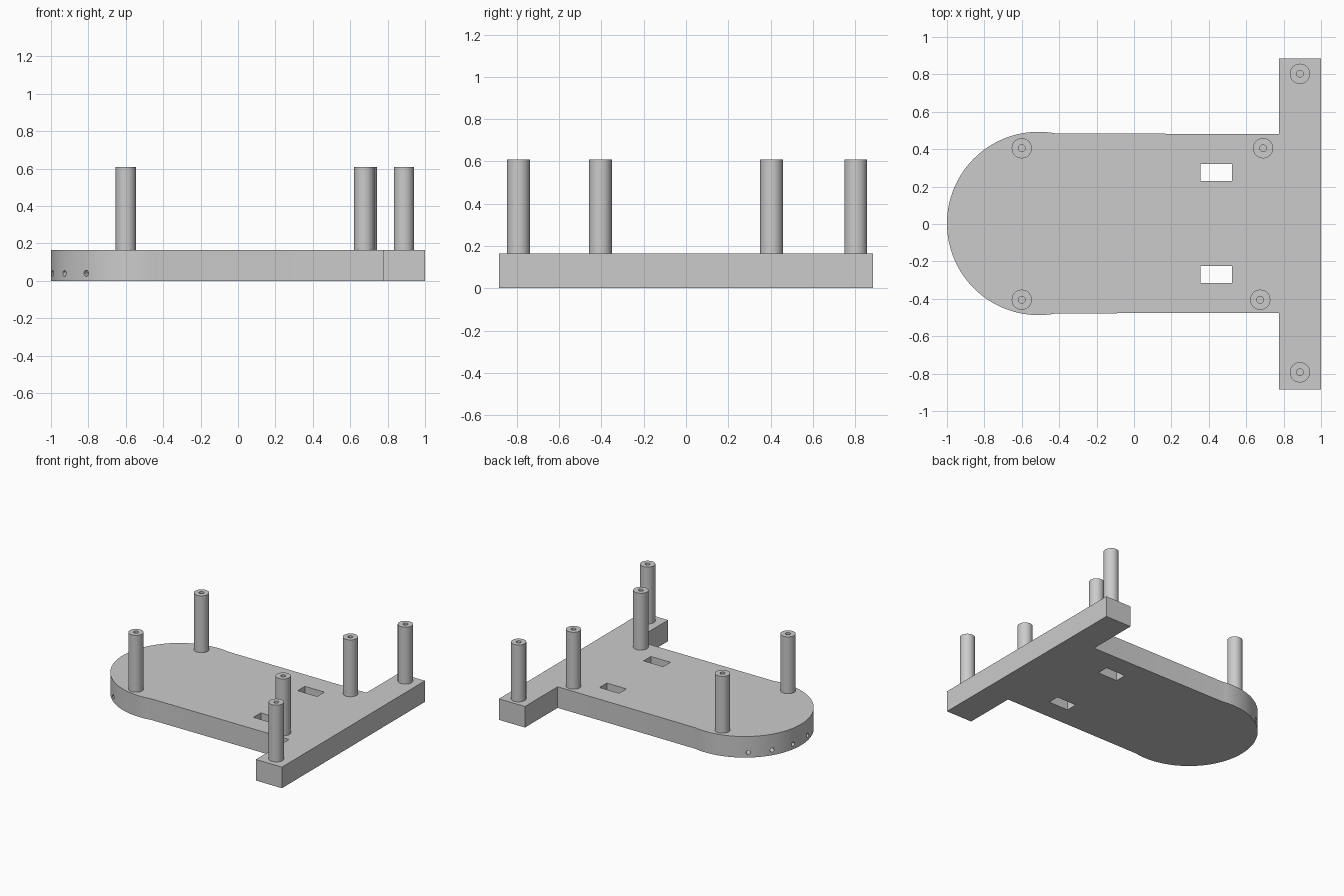
import bpy, bmesh, math
from mathutils import Matrix, Vector

cube = bpy.data.objects.get("Cube")
if cube:
    bpy.data.objects.remove(cube, do_unlink=True)

THICK, TOP = 0.165, 0.61
ARC_X, ARC_Y, ARC_R = -0.51, 0.003, 0.49

grey = bpy.data.materials.new("plain_grey")
grey.use_nodes = True
grey.diffuse_color = (0.6, 0.6, 0.6, 1)
grey.node_tree.nodes["Principled BSDF"].inputs["Base Color"].default_value = (0.6, 0.6, 0.6, 1)


def make_object(name, bm):
    bmesh.ops.recalc_face_normals(bm, faces=bm.faces)
    mesh = bpy.data.meshes.new(name)
    bm.to_mesh(mesh)
    bm.free()
    mesh.materials.append(grey)
    obj = bpy.data.objects.new(name, mesh)
    bpy.context.collection.objects.link(obj)
    return obj


def smooth(obj):
    bpy.ops.object.select_all(action='DESELECT')
    obj.select_set(True)
    bpy.context.view_layer.objects.active = obj
    bpy.ops.object.shade_smooth_by_angle(angle=math.radians(30))


# T-shaped base plate with a rounded end
half = math.radians(102 - 1)
outline = [(0.775, -0.475), (0.775, -0.885), (1, -0.885),
           (1, 0.885), (0.775, 0.885), (0.775, 0.481)]
for i in range(65):
    a = math.pi - half + 2 * half * i / 64
    outline.append((ARC_X + ARC_R * math.cos(a), ARC_Y + ARC_R * math.sin(a)))
bm = bmesh.new()
face = bm.faces.new([bm.verts.new((x, y, 0)) for x, y in outline])
ext = bmesh.ops.extrude_face_region(bm, geom=[face])
bmesh.ops.translate(bm, vec=(0, 0, THICK),
                    verts=[v for v in ext["geom"] if isinstance(v, bmesh.types.BMVert)])
base = make_object("base_plate", bm)

# Cutters: two through slots and six radial holes around the rounded edge
bm = bmesh.new()
for y in (0.275, -0.27):
    bmesh.ops.create_cube(bm, size=1, matrix=Matrix.Translation((0.44, y, THICK / 2))
                          @ Matrix.Diagonal((0.17, 0.09, 0.5, 1)))
for deg in (-52, -31.5, -10.5, 10.5, 31.5, 52):
    a = math.radians(180 + deg)
    d = Vector((math.cos(a), math.sin(a), 0))
    place = Matrix.Translation(Vector((ARC_X, ARC_Y, 0.04)) + d * ARC_R)
    bmesh.ops.create_cone(bm, cap_ends=True, segments=20, radius1=0.016, radius2=0.016,
                          depth=0.2, matrix=place @ d.to_track_quat('Z', 'Y').to_matrix().to_4x4())
cutter = make_object("hole_cutter", bm)
cutter.hide_render = True
mod = base.modifiers.new("holes", 'BOOLEAN')
mod.operation, mod.solver, mod.object = 'DIFFERENCE', 'EXACT', cutter
bpy.context.view_layer.objects.active = base
bpy.ops.object.modifier_apply(modifier="holes")
bpy.data.objects.remove(cutter, do_unlink=True)
smooth(base)


# Hollow standoff posts, turned from a profile
def post(name, x, y):
    bm = bmesh.new()
    profile = [(0.018, THICK), (0.018, TOP), (0.054, TOP), (0.054, THICK)]
    verts = [bm.verts.new((r, 0, z)) for r, z in profile]
    edges = [bm.edges.new(pair) for pair in zip(verts, verts[1:])]
    bmesh.ops.spin(bm, geom=verts + edges, cent=(0, 0, 0), axis=(0, 0, 1),
                   angle=math.tau, steps=40, use_merge=True)
    bmesh.ops.remove_doubles(bm, verts=bm.verts, dist=0.0001)
    obj = make_object(name, bm)
    obj.location = (x, y, 0)
    smooth(obj)


for name, x, y in (("round_end_post_back", -0.6, 0.405), ("round_end_post_front", -0.6, -0.405),
                   ("inner_post_back", 0.69, 0.405), ("inner_post_front", 0.675, -0.405),
                   ("bar_post_back", 0.887, 0.803), ("bar_post_front", 0.887, -0.793)):
    post(name, x, y)
